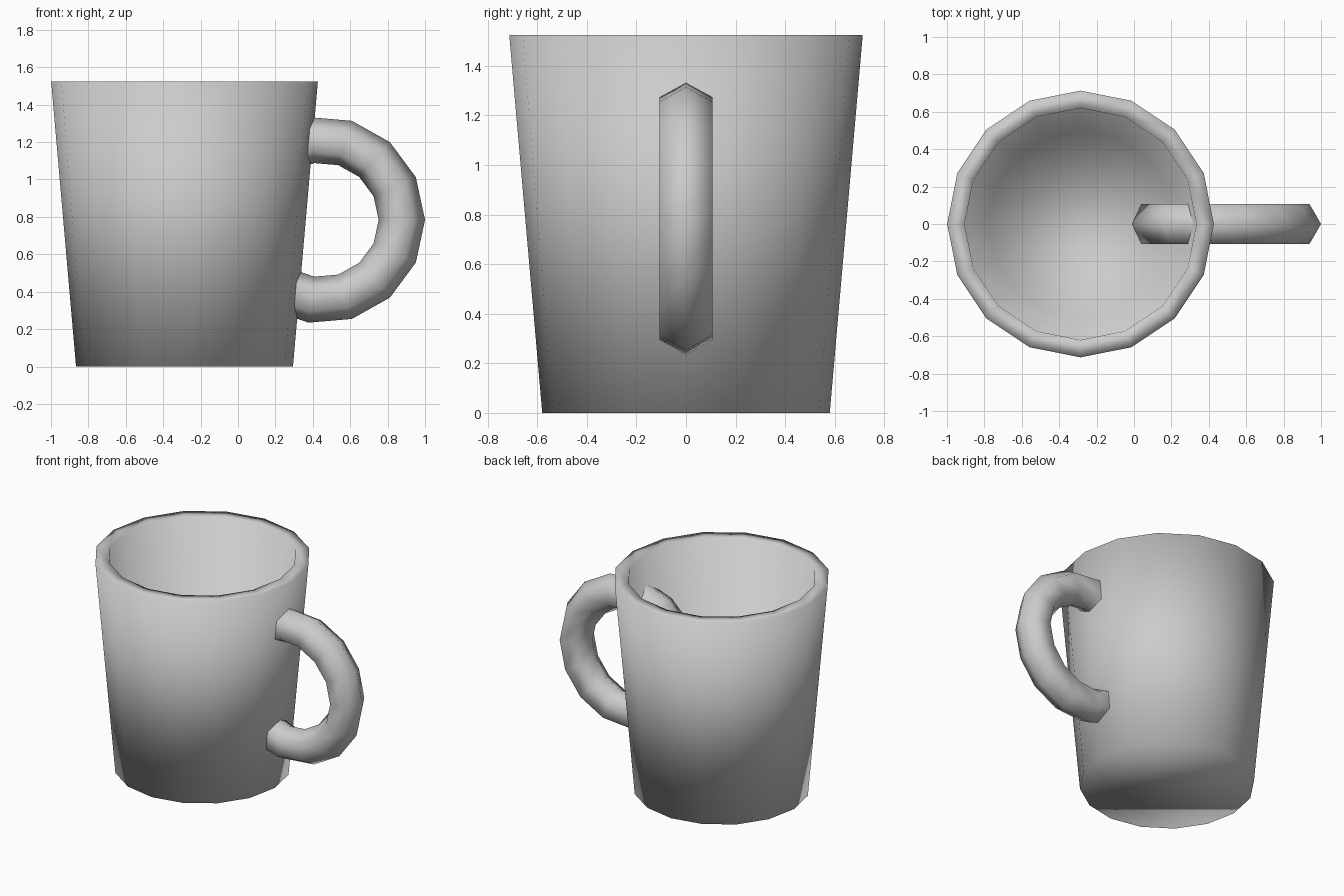
import bpy, bmesh
from math import cos, sin, pi, radians

if "Cube" in bpy.data.objects:
    bpy.data.objects.remove(bpy.data.objects["Cube"])


def loft(name, rings):
    """Skin a list of equal-length vertex rings, cap both ends, shade smooth."""
    bm = bmesh.new()
    loops = [[bm.verts.new(p) for p in ring] for ring in rings]
    n = len(loops[0])
    for a, b in zip(loops, loops[1:]):
        for i in range(n):
            j = (i + 1) % n
            bm.faces.new((a[i], a[j], b[j], b[i]))
    bm.faces.new(loops[0])
    bm.faces.new(loops[-1])
    bmesh.ops.recalc_face_normals(bm, faces=bm.faces)
    for f in bm.faces:
        f.smooth = True
    mesh = bpy.data.meshes.new(name)
    bm.to_mesh(mesh)
    bm.free()
    obj = bpy.data.objects.new(name, mesh)
    bpy.context.collection.objects.link(obj)
    return obj


# Cup: 16-sided tapered wall, flat rim, inner wall and floor
CUP_X, SIDES = -0.286, 16
profile = [(0.58, 0.0), (0.713, 1.525), (0.62, 1.525), (0.497, 0.09)]
loft("cup", [[(CUP_X + r * cos(2 * pi * i / SIDES), r * sin(2 * pi * i / SIDES), z)
              for i in range(SIDES)] for r, z in profile])

# Handle: hexagonal tube swept along an arc, its ends running inside the cup
HX, HZ, ARC_R, TUBE_R = 0.446, 0.784, 0.430, 0.124
rings = []
for k in range(-6, 7):
    a = radians(24.3 * k)
    ring = []
    for i in range(6):
        t = pi / 3 * i
        r = ARC_R + TUBE_R * cos(t)
        ring.append((HX + r * cos(a), TUBE_R * sin(t), HZ + r * sin(a)))
    rings.append(ring)
loft("handle", rings)
